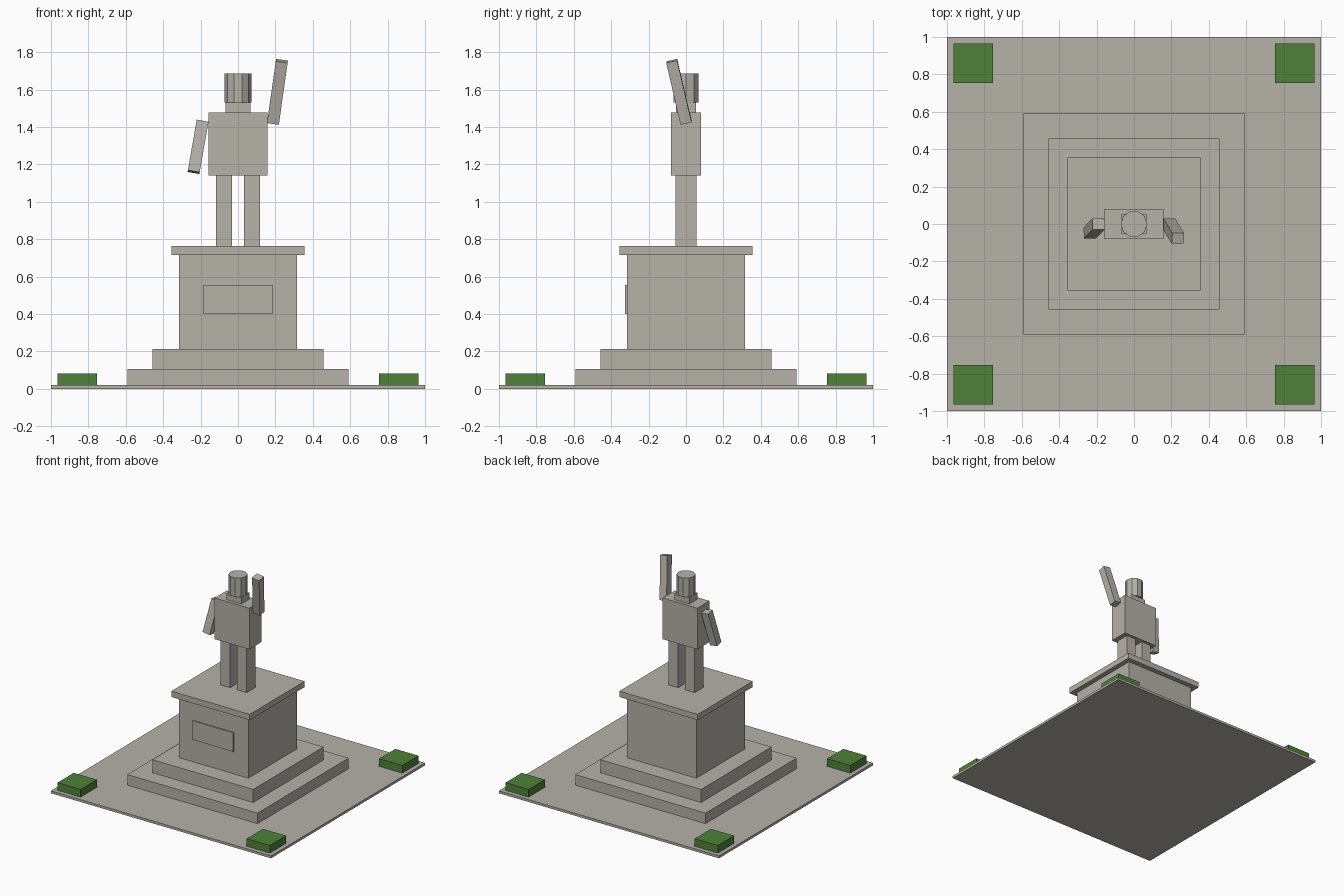
import bpy
import bmesh
from math import radians
from mathutils import Euler, Matrix, Vector

if "Cube" in bpy.data.objects:
    bpy.data.objects.remove(bpy.data.objects["Cube"], do_unlink=True)


def make_material(name, rgb):
    mat = bpy.data.materials.new(name)
    mat.use_nodes = True
    colour = (*rgb, 1.0)
    mat.diffuse_color = colour
    mat.node_tree.nodes["Principled BSDF"].inputs["Base Color"].default_value = colour
    return mat


stone = make_material("warm_grey_stone", (0.468, 0.445, 0.397))
hedge_green = make_material("hedge_green", (0.08, 0.22, 0.042))


def finish(name, bm, mat):
    mesh = bpy.data.meshes.new(name)
    bm.to_mesh(mesh)
    bm.free()
    mesh.materials.append(mat)
    obj = bpy.data.objects.new(name, mesh)
    bpy.context.collection.objects.link(obj)
    return obj


def box(name, size, centre, mat=stone, tilt=(0, 0)):
    """Box of a given size, optionally tilted about x and y (degrees)."""
    bm = bmesh.new()
    bmesh.ops.create_cube(bm, size=1, matrix=Matrix.Diagonal((*size, 1)))
    obj = finish(name, bm, mat)
    obj.location = centre
    obj.rotation_euler = Euler((radians(tilt[0]), radians(tilt[1]), 0))
    return obj


def block(name, width, depth, bottom, top, x=0, y=0, mat=stone):
    """Upright box between two heights."""
    return box(name, (width, depth, top - bottom), Vector((x, y, (bottom + top) / 2)), mat)


# Plaza, steps and pedestal, stacked upward
level = 0
for name, width, top in (("plaza_slab", 2.0, 0.02),
                         ("lower_step", 1.184, 0.107),
                         ("upper_step", 0.916, 0.214),
                         ("pedestal", 0.63, 0.717),
                         ("pedestal_cap", 0.712, 0.765)):
    block(name, width, width, level, top)
    level = top
block("front_plaque", 0.37, 0.02, 0.4, 0.555, y=-0.316)

# Corner hedges
for sx, side in ((-1, "right"), (1, "left")):
    for sy, end in ((-1, "front"), (1, "back")):
        block(f"{end}_{side}_hedge", 0.21, 0.21, 0.02, 0.083, sx * 0.86, sy * 0.86, hedge_green)

# Statue legs, torso and neck
for sx, side in ((-1, "right"), (1, "left")):
    block(f"{side}_leg", 0.086, 0.112, level, 1.14, x=sx * 0.075)
block("torso", 0.316, 0.158, 1.14, 1.478)
block("neck", 0.134, 0.106, 1.478, 1.53)

# Ten-sided head, with a corner facing front
bm = bmesh.new()
bmesh.ops.create_cone(bm, cap_ends=True, segments=10, radius1=0.071, radius2=0.071, depth=0.155,
                      matrix=Matrix.Translation((0, 0, 1.6075)) @ Matrix.Rotation(radians(90), 4, "Z"))
finish("head", bm, stone)

# Lowered right arm and raised left arm
box("right_arm", (0.064, 0.06, 0.278), (-0.2135, -0.024, 1.294), tilt=(-10, 9.9))
box("left_arm", (0.064, 0.06, 0.342), (0.211, -0.038, 1.588), tilt=(12.9, 8.1))
